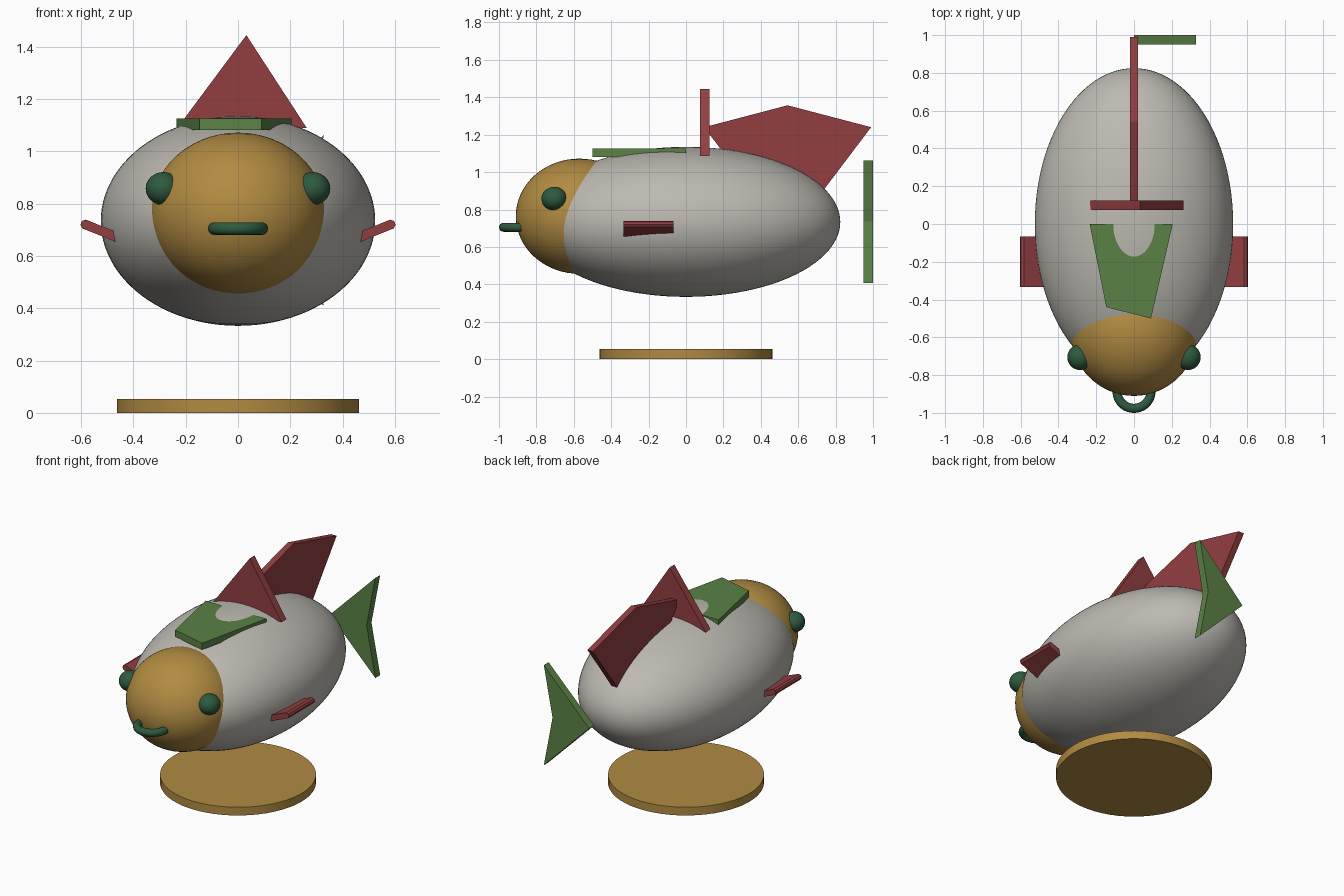
import bpy, bmesh, math

if "Cube" in bpy.data.objects:
    bpy.data.objects.remove(bpy.data.objects["Cube"])


def material(name, rgb):
    # convert sRGB 0-255 to linear
    lin = [((c / 255 + 0.055) / 1.055) ** 2.4 for c in rgb]
    m = bpy.data.materials.new(name)
    m.diffuse_color = (*lin, 1)
    m.use_nodes = True
    m.node_tree.nodes["Principled BSDF"].inputs["Base Color"].default_value = m.diffuse_color
    return m


GREY = material("warm grey", (188, 185, 177))
GOLD = material("ochre", (177, 139, 66))
RED = material("brick red", (146, 62, 64))
GREEN = material("leaf green", (90, 130, 69))
DARK = material("dark green", (46, 90, 63))


def finish(name, mat):
    ob = bpy.context.object
    ob.name = name
    ob.data.materials.append(mat)
    bpy.ops.object.transform_apply(location=False, rotation=False, scale=True)
    bpy.ops.object.shade_smooth_by_angle(angle=math.radians(35))
    return ob


def ellipsoid(name, mat, loc, radii, segments=64, rings=32):
    bpy.ops.mesh.primitive_uv_sphere_add(segments=segments, ring_count=rings, location=loc)
    bpy.context.object.scale = radii
    return finish(name, mat)


def prism(name, mat, pts, axis, lo, hi):
    """Extrude a 2D outline along an axis from lo to hi."""
    def place(a, b, d):
        return {"x": (d, a, b), "y": (a, d, b), "z": (a, b, d)}[axis]
    bm = bmesh.new()
    n = len(pts)
    low = [bm.verts.new(place(a, b, lo)) for a, b in pts]
    high = [bm.verts.new(place(a, b, hi)) for a, b in pts]
    bm.faces.new(low)
    bm.faces.new(high)
    for i in range(n):
        j = (i + 1) % n
        bm.faces.new((low[i], low[j], high[j], high[i]))
    bmesh.ops.recalc_face_normals(bm, faces=bm.faces)
    mesh = bpy.data.meshes.new(name)
    bm.to_mesh(mesh)
    bm.free()
    mesh.materials.append(mat)
    ob = bpy.data.objects.new(name, mesh)
    bpy.context.collection.objects.link(ob)
    return ob


# Body and head
ellipsoid("body", GREY, (0, 0, 0.734), (0.525, 0.825, 0.401), 96, 48)
ellipsoid("head", GOLD, (0, -0.57, 0.764), (0.336, 0.34, 0.308))

# Base disc
bpy.ops.mesh.primitive_cylinder_add(vertices=64, radius=0.462, depth=0.054, location=(0, 0, 0.027))
finish("base_disc", GOLD)

# Mouth ring
bpy.ops.mesh.primitive_torus_add(major_radius=0.09, minor_radius=0.024, major_segments=48,
                                 minor_segments=16, location=(0, -0.886, 0.705))
finish("mouth", DARK)

# Eyes and tilted side fins, one pair each
t = math.radians(22)
fin = [(-0.2, -0.018), (-0.012, -0.018), (0, -0.008), (0, 0.008), (-0.012, 0.018), (-0.2, 0.018)]
for side, s in (("right", 1), ("left", -1)):
    ellipsoid(f"{side}_eye", DARK, (s * 0.286, -0.705, 0.858), (0.067, 0.068, 0.063), 32, 16)
    outline = [(s * (0.6 + u * math.cos(t) - v * math.sin(t)),
                0.727 + u * math.sin(t) + v * math.cos(t)) for u, v in fin]
    prism(f"{side}_side_fin", RED, outline, "y", -0.333, -0.067)

# Crosswise triangular fin
prism("cross_fin", RED, [(-0.232, 1.09), (0.263, 1.09), (0.032, 1.445)], "y", 0.075, 0.125)

# Kite shaped fin along the back
prism("back_fin", RED, [(0.097, 1.24), (0.543, 1.357), (0.99, 1.24), (0.543, 0.65)],
      "x", -0.02, 0.02)

# Flat plate on top, with the body bulging through its rear edge
prism("top_plate", GREEN, [(-0.235, 0), (0.205, 0), (0.09, -0.5), (-0.147, -0.44)],
      "z", 1.082, 1.126)

# Chevron tail
prism("tail", GREEN, [(0, 0.735), (0.328, 1.062), (0.265, 0.735), (0.328, 0.408)],
      "y", 0.95, 1.0)
